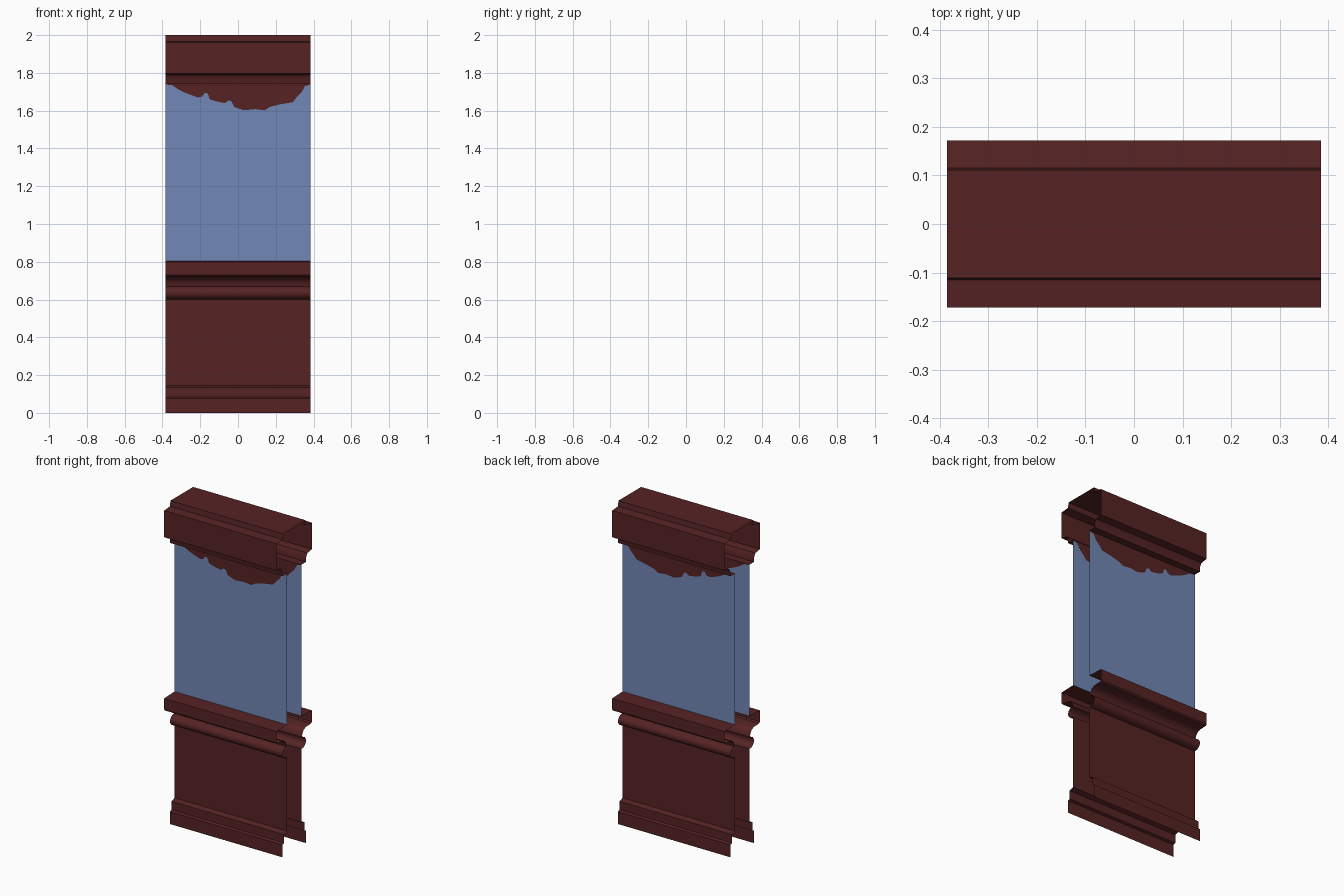
import bpy, math

if "Cube" in bpy.data.objects:
    bpy.data.objects.remove(bpy.data.objects["Cube"])

HALF = 0.385          # half of the wall length along x
WALL = 0.07           # half of the wall thickness


def material(name, rgb):
    m = bpy.data.materials.new(name)
    m.diffuse_color = (*rgb, 1)
    m.use_nodes = True
    m.node_tree.nodes["Principled BSDF"].inputs["Base Color"].default_value = m.diffuse_color
    return m


WOOD = material("dark red wood", (0.092, 0.0165, 0.0175))
GLASS = material("blue glass", (0.165, 0.245, 0.46))


def make(name, verts, faces, mats, indices=None):
    me = bpy.data.meshes.new(name)
    me.from_pydata(verts, [], faces)
    for m in mats:
        me.materials.append(m)
    for i, p in enumerate(me.polygons):
        p.use_smooth = True
        if indices:
            p.material_index = indices[i]
    me.set_sharp_from_angle(angle=math.radians(35))
    ob = bpy.data.objects.new(name, me)
    bpy.context.collection.objects.link(ob)
    return ob


def extrude_profile(name, pts):
    """Open strip along x; pts are (y, z), front going up then back going down."""
    verts, faces = [], []
    for y, z in pts:
        verts += [(-HALF, y, z), (HALF, y, z)]
    for i in range(len(pts) - 1):
        a = 2 * i
        faces.append((a, a + 1, a + 3, a + 2))
    return make(name, verts, faces, [WOOD])


def front_of(pts):
    return [(-d, z) for d, z in pts]


def back_of(pts):
    return [(d, z) for d, z in reversed(pts)]


# Profiles: (distance from centre plane, height), bottom to top
bead = [(0.075 + 0.04 * math.sin(math.pi * k / 8),
         0.635 - 0.035 * math.cos(math.pi * k / 8)) for k in range(9)]
base = [(0.115, 0), (0.115, 0.077), (0.1, 0.083), (0.1, 0.135), (WALL, 0.145)]
panel = [(WALL, 0.145), (WALL, 0.6)]
rail = [(WALL, 0.6)] + bead + [(0.079, 0.69), (0.092, 0.71), (0.115, 0.72),
                               (0.165, 0.722), (0.172, 0.73), (0.172, 0.8),
                               (WALL, 0.803)]
cornice = [(WALL, 1.74), (0.115, 1.74), (0.117, 1.77), (0.128, 1.79),
           (0.172, 1.797), (0.172, 1.962), (0.115, 1.967), (0.111, 2.0)]

# Base, panel and rail on both faces of the wall
for name, prof in (("base", base), ("panel", panel), ("rail", rail)):
    extrude_profile("front_" + name, front_of(prof))
    extrude_profile("back_" + name, back_of(prof))

# Cornice wraps over the top in one piece
extrude_profile("cornice", front_of(cornice) + back_of(cornice))

# Window panes with a ragged dark area at the top (x, lower edge of the dark area)
ragged = [(-0.385, 1.739), (-0.35, 1.735), (-0.32, 1.715), (-0.28, 1.695),
          (-0.24, 1.68), (-0.21, 1.67), (-0.19, 1.675), (-0.175, 1.695),
          (-0.16, 1.69), (-0.15, 1.66), (-0.12, 1.65), (-0.07, 1.64),
          (-0.05, 1.655), (-0.035, 1.65), (-0.02, 1.62), (0.03, 1.602),
          (0.09, 1.608), (0.14, 1.602), (0.17, 1.62), (0.23, 1.635),
          (0.29, 1.645), (0.31, 1.67), (0.335, 1.695), (0.355, 1.73),
          (0.385, 1.739)]
for side, y in (("front", -WALL), ("back", WALL)):
    verts, faces, idx = [], [], []
    for x, z in ragged:
        verts += [(x, y, 0.803), (x, y, z), (x, y, 1.74)]
    for i in range(len(ragged) - 1):
        for level in (0, 1):
            a = 3 * i + level
            f = (a, a + 3, a + 4, a + 1)
            faces.append(f if y < 0 else f[::-1])
            idx.append(level)
    make(side + "_window", verts, faces, [GLASS, WOOD], idx)
